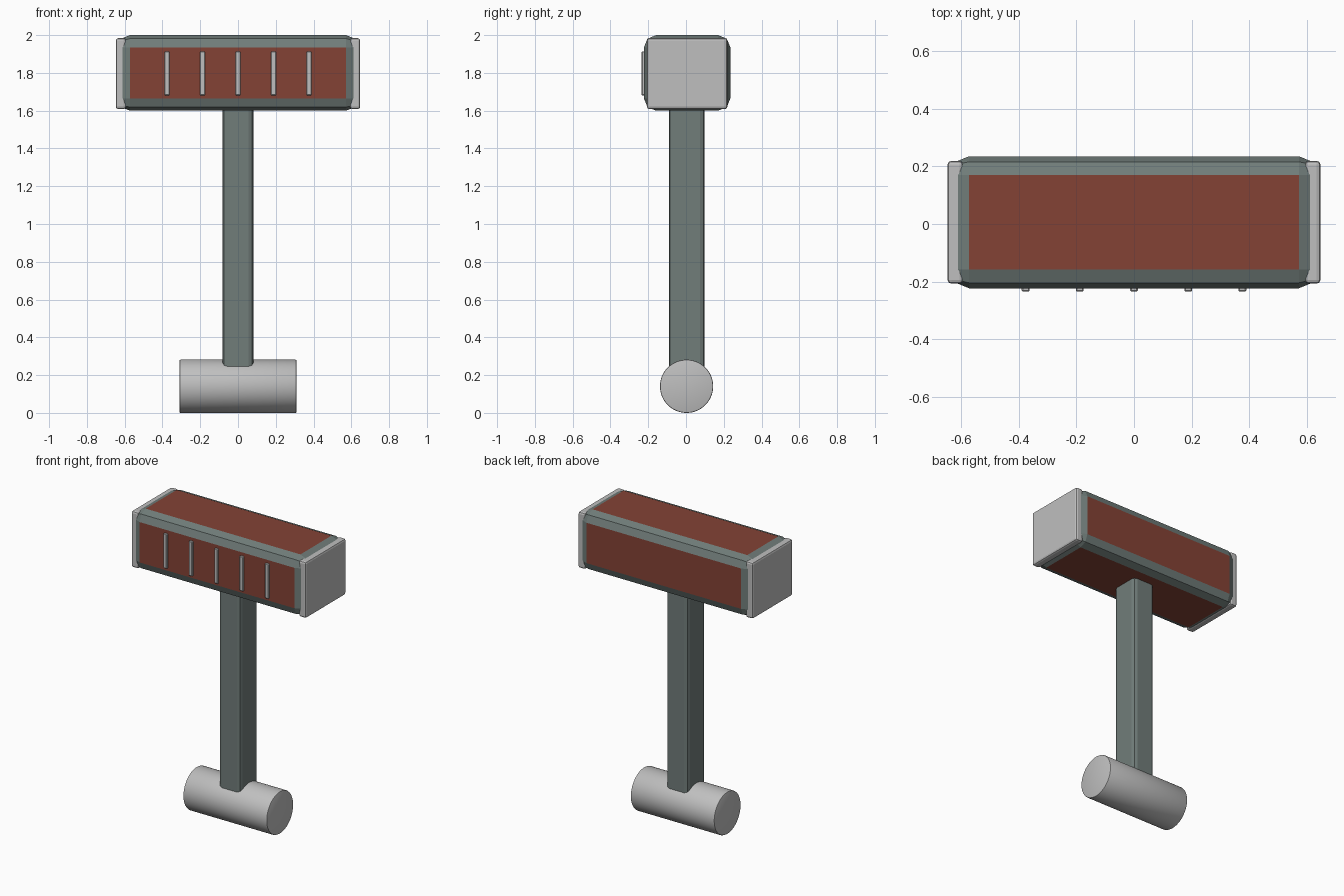
import bpy
import bmesh
import math
from mathutils import Matrix, Vector

cube = bpy.data.objects.get("Cube")
if cube:
    bpy.data.objects.remove(cube, do_unlink=True)


def make_material(name, rgb):
    mat = bpy.data.materials.new(name)
    mat.use_nodes = True
    colour = (*rgb, 1.0)
    mat.diffuse_color = colour
    mat.node_tree.nodes["Principled BSDF"].inputs["Base Color"].default_value = colour
    return mat


frame_grey = make_material("slate grey", (0.165, 0.205, 0.195))
panel_red = make_material("brick red", (0.23, 0.055, 0.036))
light_metal = make_material("light metal", (0.52, 0.52, 0.52))

CENTRE_Y = 0.006


def add_object(name, bm, materials):
    mesh = bpy.data.meshes.new(name)
    bm.to_mesh(mesh)
    bm.free()
    for mat in materials:
        mesh.materials.append(mat)
    obj = bpy.data.objects.new(name, mesh)
    bpy.context.collection.objects.link(obj)
    return obj


def bevelled_box(name, centre, size, bevel, materials, segments=2, flat_index=0):
    """Box with rounded edges; faces square to an axis get flat_index."""
    bm = bmesh.new()
    place = Matrix.Translation(Vector(centre)) @ Matrix.Diagonal((*size, 1.0))
    bmesh.ops.create_cube(bm, size=1.0, matrix=place)
    bmesh.ops.bevel(bm, geom=bm.edges[:], offset=bevel, segments=segments,
                    profile=0.5, affect='EDGES')
    bm.normal_update()
    for face in bm.faces:
        if max(abs(c) for c in face.normal) > 0.99:
            face.material_index = flat_index
    return add_object(name, bm, materials)


# Head: grey rounded frame with red flat sides
bevelled_box("head", (0, CENTRE_Y, 1.8), (1.275, 0.458, 0.4), 0.065,
             [frame_grey, panel_red], flat_index=1)

# Metal caps on both ends of the head
for side, label in ((1, "left"), (-1, "right")):
    bevelled_box(label + "_end_cap", (side * 0.62, CENTRE_Y, 1.796),
                 (0.054, 0.426, 0.376), 0.013, [light_metal])

# Raised slats across the front
for i in range(5):
    bevelled_box("front_slat_%d" % (i + 1), ((i - 2) * 0.188, -0.22, 1.797),
                 (0.027, 0.03, 0.233), 0.004, [light_metal], segments=1)

# Handle shaft
bevelled_box("handle", (0, CENTRE_Y - 0.002, 0.93), (0.162, 0.19, 1.5), 0.025,
             [frame_grey])

# Round pommel lying across the foot of the handle
bm = bmesh.new()
place = Matrix.Translation((0, CENTRE_Y - 0.003, 0.141)) @ Matrix.Rotation(math.pi / 2, 4, 'Y')
bmesh.ops.create_cone(bm, cap_ends=True, segments=64, radius1=0.141, radius2=0.141,
                      depth=0.62, matrix=place)
rims = [e for e in bm.edges if e.calc_face_angle(0) > 1]
bmesh.ops.bevel(bm, geom=rims, offset=0.006, segments=2, profile=0.5, affect='EDGES')
pommel = add_object("pommel", bm, [light_metal])
bpy.ops.object.select_all(action='DESELECT')
pommel.select_set(True)
bpy.context.view_layer.objects.active = pommel
bpy.ops.object.shade_smooth_by_angle(angle=math.radians(30))
